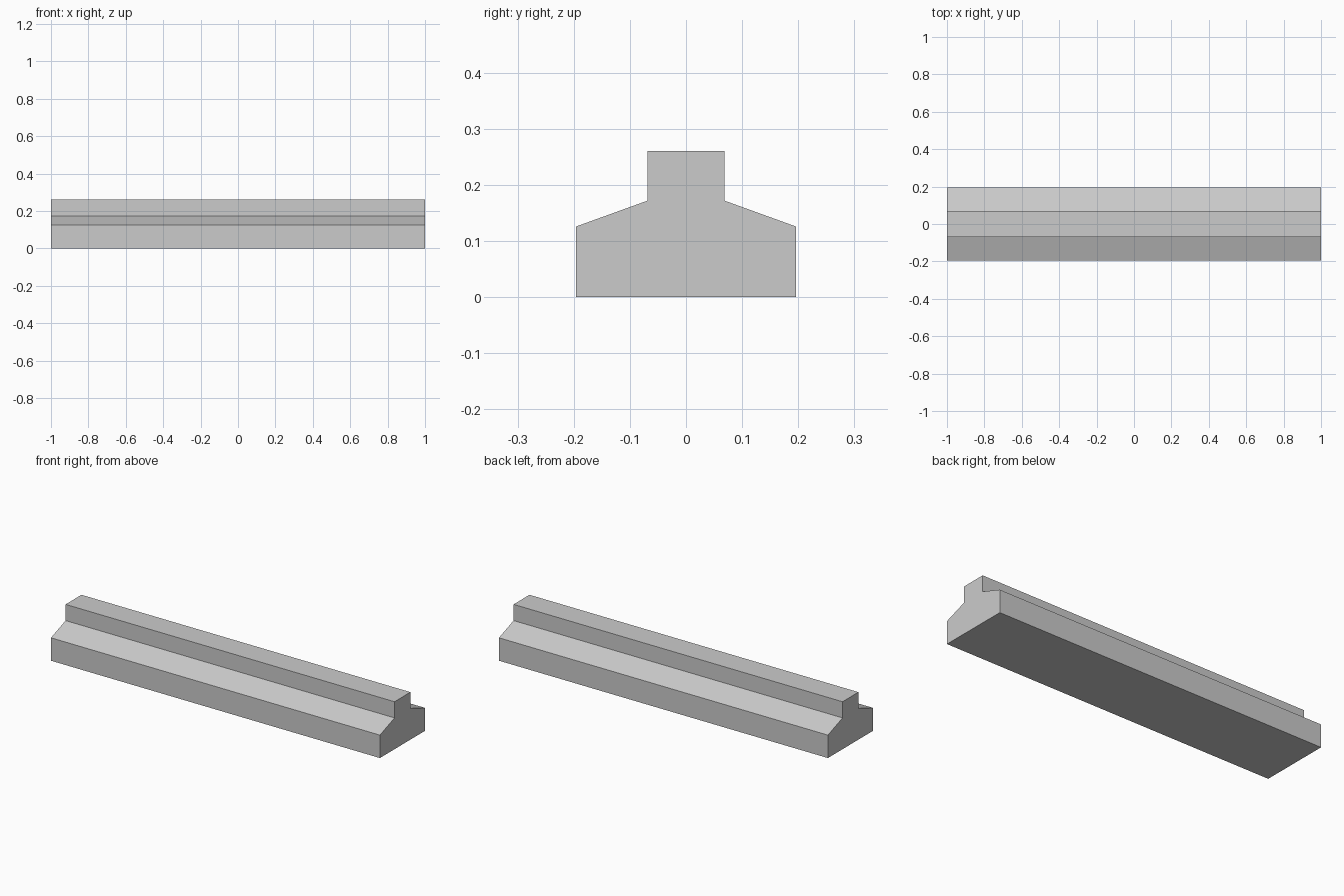
import bpy
import bmesh

cube = bpy.data.objects.get("Cube")
if cube:
    bpy.data.objects.remove(cube, do_unlink=True)

# Plain grey finish
GREY = (0.6, 0.6, 0.6, 1.0)
grey = bpy.data.materials.new("plain grey")
grey.use_nodes = True
grey.diffuse_color = GREY
grey.node_tree.nodes["Principled BSDF"].inputs["Base Color"].default_value = GREY

# Half section: wide base, sloping shoulder, narrow upright rib
half = [(0.196, 0), (0.196, 0.126), (0.069, 0.172), (0.069, 0.261)]
section = half + [(-y, z) for y, z in reversed(half)]

# Sweep the mirrored section along the full length
bm = bmesh.new()
end = bm.faces.new([bm.verts.new((-1, y, z)) for y, z in section])
swept = bmesh.ops.extrude_face_region(bm, geom=[end], use_keep_orig=True)
moved = [g for g in swept["geom"] if isinstance(g, bmesh.types.BMVert)]
bmesh.ops.translate(bm, verts=moved, vec=(2, 0, 0))
bmesh.ops.recalc_face_normals(bm, faces=bm.faces)

mesh = bpy.data.meshes.new("ridged_beam")
bm.to_mesh(mesh)
bm.free()
mesh.materials.append(grey)
beam = bpy.data.objects.new("ridged_beam", mesh)
bpy.context.collection.objects.link(beam)
